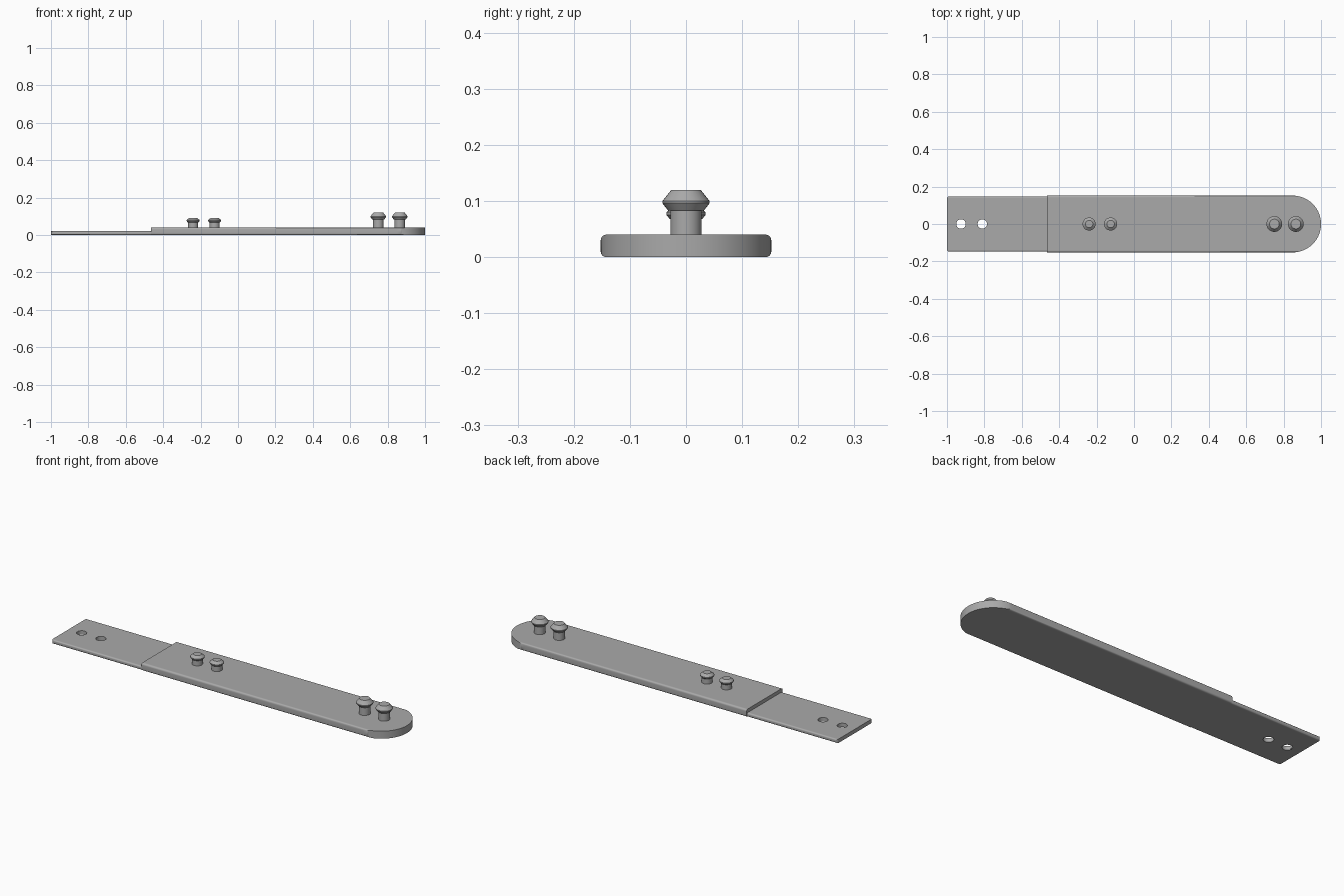
import bpy, bmesh, math

cube = bpy.data.objects.get("Cube")
if cube:
    bpy.data.objects.remove(cube, do_unlink=True)

gray = bpy.data.materials.new("plain_gray")
gray.use_nodes = True
color = (0.4, 0.4, 0.4, 1)
gray.diffuse_color = color
gray.node_tree.nodes["Principled BSDF"].inputs["Base Color"].default_value = color


def finish(name, bm):
    bmesh.ops.recalc_face_normals(bm, faces=bm.faces)
    mesh = bpy.data.meshes.new(name)
    bm.to_mesh(mesh)
    bm.free()
    mesh.materials.append(gray)
    obj = bpy.data.objects.new(name, mesh)
    bpy.context.collection.objects.link(obj)
    return obj


def smooth(obj):
    bpy.ops.object.select_all(action="DESELECT")
    obj.select_set(True)
    bpy.context.view_layer.objects.active = obj
    bpy.ops.object.shade_smooth_by_angle(angle=math.radians(30))


def corner(y, half, radius):
    """Setback of a rounded corner at sideways distance y."""
    d = max(0, abs(y) - (half - radius))
    return radius - math.sqrt(max(0, radius * radius - d * d))


def strap(name, half, height, edge, start, end, steps=64):
    """Bar with rounded long edges; start and end give its x limits at each y."""
    bm = bmesh.new()
    rows = []
    for i in range(steps + 1):
        y = half * math.sin(math.pi * (i / steps - 0.5))
        low = corner(y, half, edge)
        rows.append([bm.verts.new((x, y, z)) for x, z in (
            (start(y), low), (end(y), low), (end(y), height - low), (start(y), height - low))])
    for a, b in zip(rows, rows[1:]):
        for j in range(4):
            k = (j + 1) % 4
            bm.faces.new((a[j], a[k], b[k], b[j]))
    bm.faces.new(rows[0])
    bm.faces.new(rows[-1])
    return finish(name, bm)


def turned(name, x, profile, sides=32):
    """Round part about a vertical axis at x, from (radius, z) points."""
    bm = bmesh.new()
    rings = []
    for r, z in profile:
        angles = [2 * math.pi * i / sides for i in range(sides)]
        rings.append([bm.verts.new((x + r * math.cos(t), r * math.sin(t), z)) for t in angles])
    for a, b in zip(rings, rings[1:]):
        for i in range(sides):
            k = (i + 1) % sides
            bm.faces.new((a[i], a[k], b[k], b[i]))
    bm.faces.new(rings[0])
    bm.faces.new(rings[-1])
    return finish(name, bm)


# Thick strap with a half-round end
STEP, HALF, THIN = -0.465, 0.152, 0.148
smooth(strap("thick_strap", HALF, 0.04, 0.01, lambda y: STEP,
             lambda y: 1 - HALF + math.sqrt(max(0, HALF ** 2 - y * y))))

# Thin tongue with two through holes
tongue = strap("thin_tongue", THIN, 0.021, 0.008,
               lambda y: -1 + corner(y, THIN, 0.012), lambda y: STEP + 0.003)
for i, x in enumerate((-0.925, -0.811)):
    cutter = turned(f"hole_cutter_{i + 1}", x, [(0.025, -0.1), (0.025, 0.1)])
    cutter.hide_render = True
    cutter.hide_set(True)
    cut = tongue.modifiers.new("hole", "BOOLEAN")
    cut.operation = "DIFFERENCE"
    cut.solver = "EXACT"
    cut.object = cutter
    bpy.context.view_layer.objects.active = tongue
    tongue.select_set(True)
    bpy.ops.object.modifier_apply(modifier=cut.name)
    bpy.data.objects.remove(cutter, do_unlink=True)
smooth(tongue)

# Fastening studs: stem, flared underside, rim and sloped flat-topped head
short = [(0.027, 0.03), (0.027, 0.068), (0.029, 0.068), (0.035, 0.075),
         (0.035, 0.08), (0.02, 0.092)]
tall = [(0.028, 0.03), (0.028, 0.083), (0.032, 0.083), (0.042, 0.096),
        (0.042, 0.1), (0.026, 0.12)]
for name, profile, places in (("short_stud", short, (-0.24, -0.125)),
                              ("tall_stud", tall, (0.75, 0.865))):
    for i, x in enumerate(places):
        smooth(turned(f"{name}_{i + 1}", x, profile))
